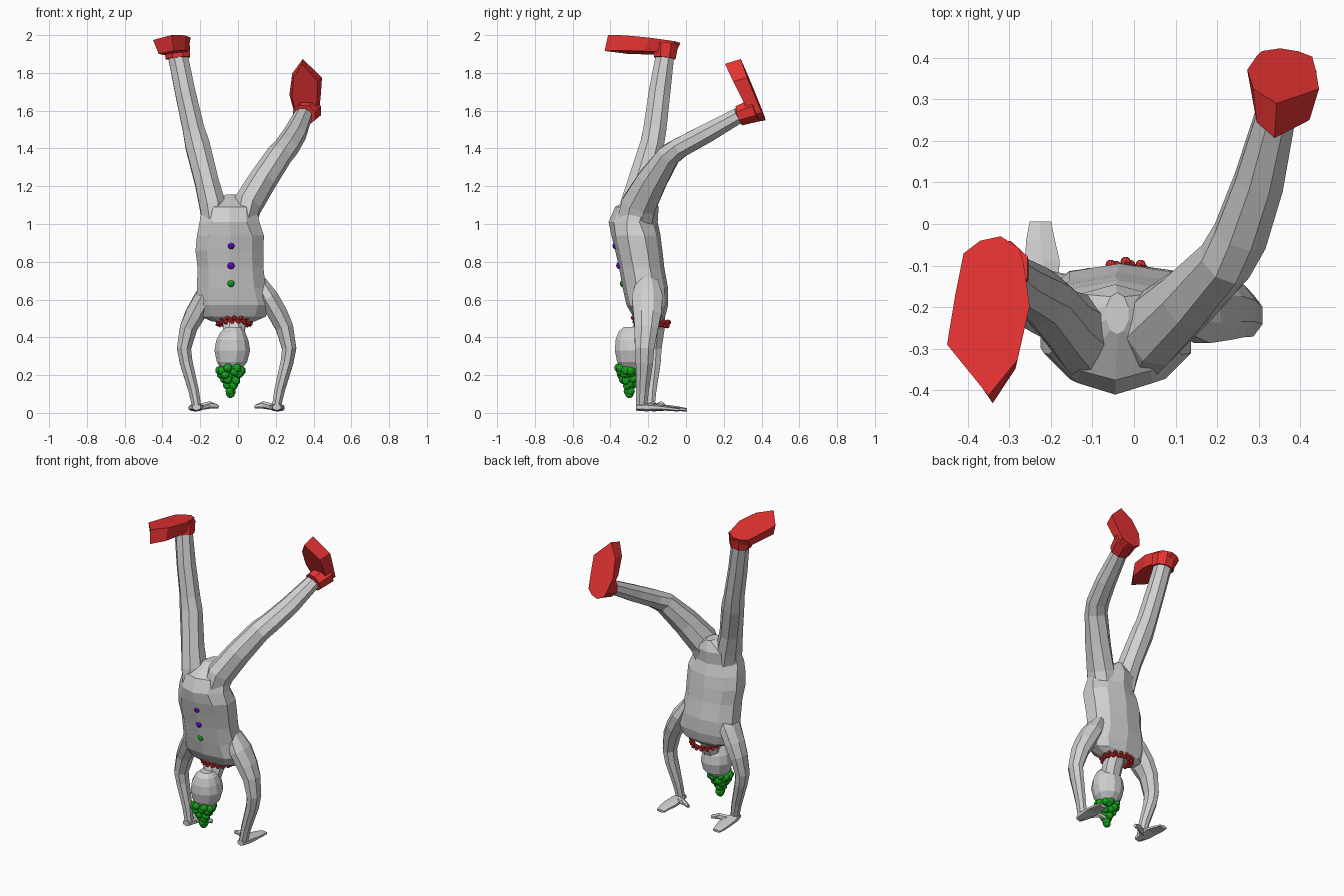
import bpy, bmesh, math, random
from mathutils import Vector, Matrix

random.seed(4)


def material(name, rgb):
    m = bpy.data.materials.new(name)
    m.diffuse_color = (*rgb, 1)
    return m


GREY = material("body grey", (0.63, 0.63, 0.63))
RED = material("shoe red", (0.8, 0.033, 0.033))
GREEN = material("hair green", (0.008, 0.4, 0.012))
PURPLE = material("button purple", (0.13, 0.003, 0.62))


def finish(name, bm, mat):
    bmesh.ops.recalc_face_normals(bm, faces=bm.faces)
    me = bpy.data.meshes.new(name)
    bm.to_mesh(me)
    bm.free()
    ob = bpy.data.objects.new(name, me)
    ob.data.materials.append(mat)
    bpy.context.collection.objects.link(ob)
    return ob


def loft(name, rings, mat, n=8, flat=False):
    """Tube through rings (x, y, z, rx, ry[, power]); flat rings stay horizontal."""
    bm = bmesh.new()
    pts = [Vector(r[:3]) for r in rings]
    loops = []
    for i, r in enumerate(rings):
        power = r[5] if len(r) > 5 else 1.0
        t = (pts[min(i + 1, len(pts) - 1)] - pts[max(i - 1, 0)]).normalized()
        if flat:
            t = Vector((0, 0, 1 if t.z > 0 else -1))
        ax = Vector((1, 0, 0))
        ax = (ax - t * ax.dot(t)).normalized()
        ay = t.cross(ax)
        loop = []
        for k in range(n):
            a = 2 * math.pi * (k + 0.5 * (n % 4 == 0)) / n + (math.pi / 2 if n % 4 else 0)
            c, s = math.cos(a), math.sin(a)
            c = math.copysign(abs(c) ** power, c)
            s = math.copysign(abs(s) ** power, s)
            loop.append(bm.verts.new(pts[i] + ax * c * r[3] + ay * s * r[4]))
        loops.append(loop)
    for a, b in zip(loops, loops[1:]):
        for k in range(n):
            bm.faces.new((a[k], a[(k + 1) % n], b[(k + 1) % n], b[k]))
    bm.faces.new(loops[0])
    bm.faces.new(loops[-1])
    return finish(name, bm, mat)


def beads(name, spots, mat, sub=1):
    """Cluster of little balls (position, radius)."""
    bm = bmesh.new()
    for p, r in spots:
        bmesh.ops.create_icosphere(bm, subdivisions=sub, radius=r,
                                   matrix=Matrix.Translation(p))
    return finish(name, bm, mat)


# Torso, upside down: shoulders low, hips high
loft("torso", [(-0.025, -0.19, 0.485, 0.12, 0.06, 0.85),
               (-0.025, -0.195, 0.51, 0.18, 0.085, 0.85),
               (-0.025, -0.205, 0.57, 0.205, 0.11, 0.85),
               (-0.035, -0.215, 0.66, 0.19, 0.12, 0.85),
               (-0.04, -0.235, 0.77, 0.182, 0.12, 0.85),
               (-0.045, -0.25, 0.86, 0.188, 0.125, 0.85),
               (-0.04, -0.265, 0.94, 0.185, 0.13, 0.9),
               (-0.045, -0.28, 1.01, 0.168, 0.13, 1.15),
               (-0.045, -0.26, 1.09, 0.15, 0.115, 1.05),
               (-0.04, -0.215, 1.155, 0.028, 0.05)], GREY, n=10, flat=True)

# Legs
loft("left_leg", [(-0.125, -0.27, 1.02, 0.07, 0.10),
                  (-0.135, -0.26, 1.10, 0.075, 0.095),
                  (-0.165, -0.235, 1.22, 0.068, 0.08),
                  (-0.215, -0.18, 1.42, 0.07, 0.068),
                  (-0.235, -0.165, 1.50, 0.062, 0.066),
                  (-0.28, -0.14, 1.70, 0.058, 0.062),
                  (-0.32, -0.11, 1.90, 0.056, 0.052)], GREY)
loft("right_leg", [(0.03, -0.27, 1.02, 0.07, 0.10),
                   (0.05, -0.25, 1.10, 0.08, 0.10),
                   (0.13, -0.18, 1.23, 0.075, 0.085),
                   (0.22, -0.09, 1.365, 0.07, 0.065),
                   (0.255, -0.03, 1.405, 0.07, 0.058),
                   (0.30, 0.10, 1.475, 0.064, 0.055),
                   (0.345, 0.28, 1.575, 0.05, 0.045)], GREY)

# Shoes: sole outline extruded toward the ankle, plus an ankle cuff
SOLE = [(0, .03), (.03, .075), (.065, .085), (.17, .1), (.3, .07), (.385, 0),
        (.26, -.1), (.14, -.08), (.04, -.06), (.01, -.02)]


def shoe(name, heel, toe_dir, normal, side, scale, cuff):
    u = Vector(toe_dir).normalized()
    w = Vector(normal)
    w = (w - u * w.dot(u)).normalized()
    v = w.cross(u)
    bm = bmesh.new()
    top, low = [], []
    for a, b in SOLE:
        base = Vector(heel) + (u * a + v * b * side) * scale
        top.append(bm.verts.new(base))
        shrink = Vector(heel) + (u * (0.02 + a * 0.97) + v * b * side * 0.8) * scale
        low.append(bm.verts.new(shrink - w * (0.06 + 0.07 * a)))
    n = len(SOLE)
    for k in range(n):
        bm.faces.new((top[k], top[(k + 1) % n], low[(k + 1) % n], low[k]))
    bm.faces.new(top)
    bm.faces.new(low)
    finish(name, bm, RED)
    loft(name + "_cuff", cuff, RED)


shoe("left_shoe", (-0.35, -0.03, 1.955), (0, -1, 0.12), (-0.12, 0.12, 1), 1, 1.0,
     [(-0.318, -0.113, 1.878, 0.07, 0.062), (-0.325, -0.105, 1.955, 0.075, 0.07)])
shoe("right_shoe", (0.378, 0.42, 1.55), (-0.1, -0.37, 0.92), (0.05, 0.93, 0.37), -1, 0.91,
     [(0.35, 0.285, 1.575, 0.064, 0.058), (0.372, 0.375, 1.605, 0.074, 0.068)])

# Arms and hands planted on the floor, shoulders blending into the torso
for name, s, cx, dy in (("left", -1, -0.03, 0.04), ("right", 1, 0.015, 0.0)):
    def P(x, y, z, rx, ry):
        return (cx + s * x, y + dy * min(1, max(0, (0.62 - z) / 0.2)), z, rx, ry)
    loft(name + "_arm", [P(0.10, -0.205, 0.70, 0.035, 0.06),
                         P(0.148, -0.205, 0.61, 0.056, 0.088),
                         P(0.198, -0.205, 0.52, 0.056, 0.08),
                         P(0.232, -0.21, 0.45, 0.05, 0.068),
                         P(0.256, -0.22, 0.34, 0.041, 0.055),
                         P(0.245, -0.22, 0.27, 0.037, 0.05),
                         P(0.205, -0.23, 0.12, 0.03, 0.036),
                         P(0.19, -0.235, 0.04, 0.026, 0.032)], GREY)
    loft(name + "_hand", [P(0.19, -0.265, 0.03, 0.025, 0.018),
                          P(0.19, -0.21, 0.03, 0.04, 0.022),
                          P(0.19, -0.13, 0.027, 0.048, 0.014),
                          P(0.195, -0.08, 0.022, 0.04, 0.012),
                          P(0.195, -0.035, 0.016, 0.03, 0.009)], GREY, n=6)
    loft(name + "_thumb", [P(0.18, -0.20, 0.03, 0.022, 0.018),
                           P(0.12, -0.17, 0.042, 0.015, 0.02),
                           P(0.075, -0.155, 0.032, 0.01, 0.012)], GREY, n=6)

# Neck and head hanging down
loft("neck", [(-0.02, -0.195, 0.52, 0.066, 0.06), (-0.02, -0.225, 0.45, 0.063, 0.06),
              (-0.025, -0.25, 0.39, 0.06, 0.06)], GREY)
loft("head", [(-0.025, -0.285, 0.455, 0.04, 0.045), (-0.027, -0.285, 0.43, 0.066, 0.075),
              (-0.03, -0.282, 0.385, 0.088, 0.094), (-0.03, -0.28, 0.33, 0.098, 0.10),
              (-0.032, -0.28, 0.27, 0.083, 0.088), (-0.035, -0.285, 0.235, 0.058, 0.06),
              (-0.035, -0.285, 0.22, 0.025, 0.025)], GREY, n=12, flat=True)

# Curly hair tapering to a point
hair = []
for z, r, count in ((0.23, 0.058, 10), (0.21, 0.05, 8), (0.18, 0.034, 6),
                    (0.15, 0.018, 4), (0.12, 0.007, 2), (0.097, 0.0, 1)):
    for k in range(count):
        a = 2 * math.pi * (k + random.random() * 0.6) / count
        hair.append((Vector((-0.04 + r * math.cos(a), -0.3 + r * math.sin(a),
                             z + random.uniform(-0.01, 0.01))), 0.024))
beads("hair", hair, GREEN, 2)

# Ruffled collar: rows of small beads around the neck
collar = []
for k in range(48):
    a = 2 * math.pi * k / 48
    r = (0.094, 0.08, 0.087)[k % 3]
    collar.append((Vector((-0.02 + r * math.cos(a), -0.185 + r * math.sin(a),
                           0.482 - 0.13 * r * math.sin(a) + (0.01, 0.0, -0.01)[k % 3])), 0.014))
beads("collar", collar, RED)

# Buttons down the front
for i, (y, z, m) in enumerate(((-0.37, 0.885, PURPLE), (-0.35, 0.78, PURPLE),
                               (-0.331, 0.685, GREEN))):
    beads("button_%d" % (i + 1), [(Vector((-0.037, y, z)), 0.02)], m, 2)
